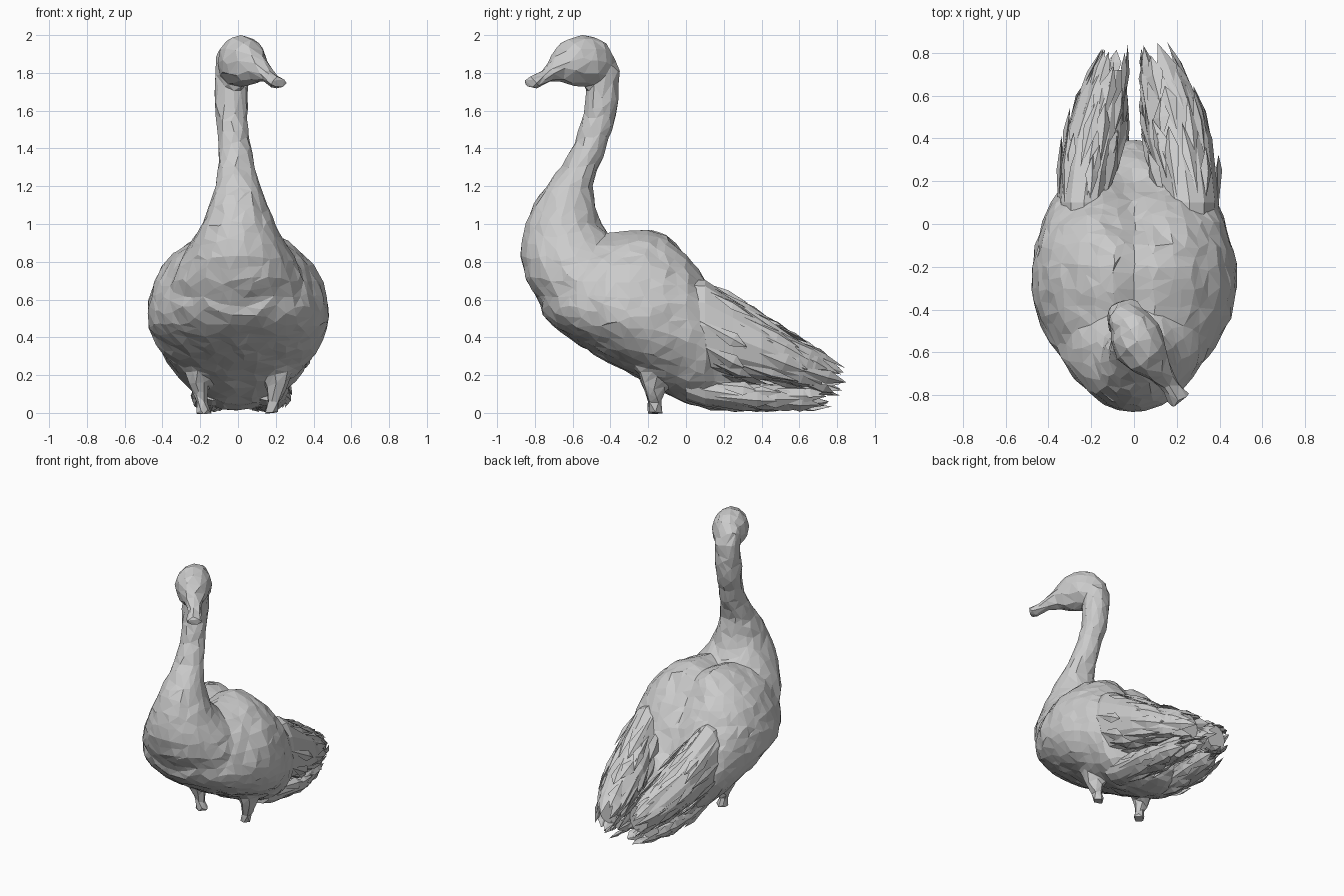
import bpy, bmesh, math, random
from mathutils import Vector

if "Cube" in bpy.data.objects:
    bpy.data.objects.remove(bpy.data.objects["Cube"])

random.seed(4)


def loft(bm, rings):
    """Skin a list of point rings and cap both ends."""
    loops = [[bm.verts.new(p) for p in r] for r in rings]
    n = len(loops[0])
    for a, b in zip(loops, loops[1:]):
        for i in range(n):
            j = (i + 1) % n
            bm.faces.new((a[i], a[j], b[j], b[i]))
    bm.faces.new(loops[0])
    bm.faces.new(loops[-1])


def ellipse(c, u, v, n):
    c, u, v = Vector(c), Vector(u), Vector(v)
    return [c + u * math.cos(t) + v * math.sin(t)
            for t in (2 * math.pi * i / n for i in range(n))]


def finish(bm, name):
    bmesh.ops.recalc_face_normals(bm, faces=bm.faces)
    me = bpy.data.meshes.new(name)
    bm.to_mesh(me)
    bm.free()
    ob = bpy.data.objects.new(name, me)
    bpy.context.collection.objects.link(ob)
    return ob


# Torso: sections along y (y, bottom, widest height, top, half width)
torso = [(-.76, .52, .62, .74, .17), (-.68, .44, .58, .84, .29),
         (-.57, .36, .55, .91, .385), (-.43, .28, .53, .955, .455),
         (-.3, .21, .52, .98, .48), (-.2, .155, .51, .98, .48),
         (-.1, .10, .50, .955, .46), (0, .05, .48, .88, .43),
         (.1, .02, .42, .75, .39), (.2, .01, .34, .58, .30),
         (.3, .02, .22, .38, .20), (.39, .08, .14, .2, .06)]


def torso_ring(y, zb, zm, zt, hw, n=32):
    deep = .05 + max(0, min(.07, y + .07))       # groove between folded wings
    wide = .05 + max(0, min(.06, y + .1))        # opens out toward the rump
    pts = []
    for i in range(n):
        t = 2 * math.pi * i / n
        x, s = hw * math.cos(t), math.sin(t)
        z = zm + s * (zt - zm if s > 0 else zm - zb)
        if s > 0 and -.45 < y < .25:
            z -= deep * math.exp(-(x / wide) ** 2)
        pts.append((x, y, z))
    return pts


# Chest and neck: level sections (x, y, z, half width, half depth)
neck = [(0, -.42, .45, .34, .24), (0, -.44, .57, .39, .33), (0, -.49, .7, .36, .36),
        (0, -.575, .82, .30, .305), (0, -.63, .92, .24, .245),
        (0, -.65, 1.0, .195, .20), (0, -.645, 1.1, .155, .165),
        (0, -.615, 1.2, .12, .125), (-.01, -.56, 1.3, .095, .10),
        (-.02, -.505, 1.42, .085, .088), (-.03, -.46, 1.56, .085, .09),
        (-.035, -.44, 1.7, .09, .085), (-.035, -.435, 1.82, .09, .08),
        (-.03, -.455, 1.9, .085, .07), (-.02, -.48, 1.95, .055, .05)]

# Head and bill, turned to one side (x, y, z, half width, half height)
head = [(-.05, -.42, 1.85, .07, .09), (-.02, -.48, 1.86, .115, .13),
        (.02, -.55, 1.865, .125, .138), (.065, -.62, 1.86, .105, .122),
        (.1, -.665, 1.845, .075, .09), (.13, -.71, 1.81, .05, .055),
        (.165, -.755, 1.78, .045, .04), (.2, -.8, 1.755, .055, .033),
        (.218, -.825, 1.745, .055, .03)]

bm = bmesh.new()
loft(bm, [torso_ring(*s) for s in torso])
loft(bm, [ellipse((x, y, z), (rx, 0, 0), (0, ry, 0), 18) for x, y, z, rx, ry in neck])
side = Vector((.77, .64, 0))
loft(bm, [ellipse((x, y, z), side * w, (0, 0, h), 12) for x, y, z, w, h in head])

# Legs: stubs that flare into the belly
for s in (-1, 1):
    loft(bm, [ellipse((s * x, y, z), (rx, 0, 0), (0, ry, 0), 7) for x, y, z, rx, ry in
              ((.22, -.17, .30, .10, .13), (.215, -.17, .2, .065, .085),
               (.2, -.165, .1, .045, .05), (.19, -.17, .05, .032, .036),
               (.18, -.163, .0, .04, .042))])
body = finish(bm, "body_neck_head_and_legs")

# Fuse the lofts into one skin, roughen it, then facet it
rm = body.modifiers.new("fuse", 'REMESH')
rm.mode = 'VOXEL'
rm.voxel_size = .018
tex = bpy.data.textures.new("lumps", 'CLOUDS')
tex.noise_scale = .11
dp = body.modifiers.new("roughen", 'DISPLACE')
dp.texture = tex
dp.strength = .025
dm = body.modifiers.new("facet", 'DECIMATE')
dm.ratio = .055


# Feather clumps: (y, centre x, centre z, half width, half height)
upper = [(.0, .26, .48, .14, .24), (.1, .26, .46, .145, .26), (.25, .24, .40, .15, .22),
         (.4, .21, .34, .165, .175), (.6, .17, .26, .13, .13),
         (.75, .12, .2, .08, .095), (.88, .085, .15, .05, .06)]
lower = [(.0, .15, .16, .12, .10), (.1, .155, .12, .12, .09), (.3, .16, .09, .12, .075),
         (.5, .15, .085, .11, .07), (.65, .125, .085, .085, .06), (.8, .11, .08, .05, .045)]


def section(table, y):
    for a, b in zip(table, table[1:]):
        if y <= b[0]:
            break
    t = (y - a[0]) / (b[0] - a[0])
    return [p + (q - p) * t for p, q in zip(a, b)]


def on_clump(table, y, ang, k):
    _, x, z, rx, rz = section(table, y)
    return Vector((x + rx * k * math.cos(ang), y, max(.012, z + rz * k * math.sin(ang))))


def feather(bm, root, tip, out, width):
    d = tip - root
    across = d.cross(out).normalized() * width
    mid = root + d * random.uniform(.5, .75)
    pts = [root, mid + across, tip, mid - across, mid + out * .018, mid - out * .012]
    for p in pts:
        p.z = max(p.z, .005)
    v = [bm.verts.new(p) for p in pts]
    for i in range(4):
        j = (i + 1) % 4
        bm.faces.new((v[i], v[j], v[4]))
        bm.faces.new((v[j], v[i], v[5]))


def clump(name, table, core_end, starts, count, sx):
    bm = bmesh.new()
    ys = [s[0] for s in table if s[0] < core_end] + [core_end]
    core = [section(table, y) for y in ys]
    loft(bm, [ellipse((x, y, z), (rx * .94, 0, 0), (0, 0, rz * .94), 12)
              for y, x, z, rx, rz in core])
    last = table[-1][0]
    for y0 in starts:
        for i in range(count):
            a = 2 * math.pi * (i + random.uniform(0, .8)) / count
            ya = y0 + random.uniform(-.05, .05)
            yb = min(ya + random.uniform(.2, .36), last - random.uniform(0, .1))
            out = Vector((math.cos(a), 0, math.sin(a)))
            feather(bm, on_clump(table, ya, a, .93),
                    on_clump(table, yb, a + random.uniform(-.25, .25), 1.08),
                    out, random.uniform(.03, .05))
    bmesh.ops.scale(bm, vec=(sx, 1, 1), verts=bm.verts)
    finish(bm, name)


# Folded wings and the lower feathers beneath them
for label, sx in (("right", 1), ("left", -.9)):
    clump(label + "_wing_feathers", upper, .72, (.1, .26, .42, .56), 11, sx)
    clump(label + "_lower_feathers", lower, .6, (.1, .28, .45), 9, sx)
